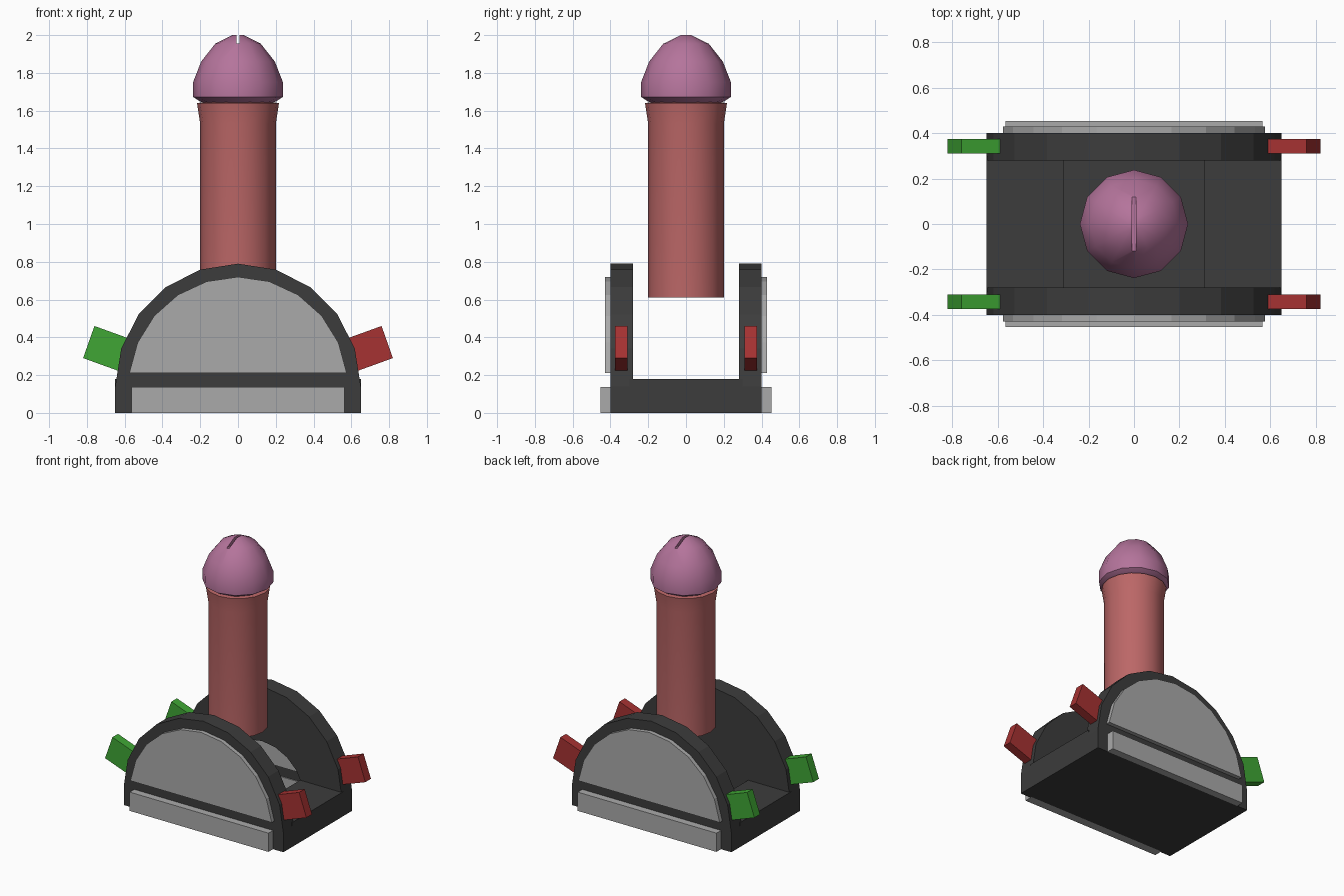
import bpy, bmesh, math
from mathutils import Vector

cube = bpy.data.objects.get("Cube")
if cube:
    bpy.data.objects.remove(cube, do_unlink=True)


def material(name, r, g, b):
    m = bpy.data.materials.new(name)
    m.use_nodes = True
    m.diffuse_color = (r, g, b, 1)
    m.node_tree.nodes["Principled BSDF"].inputs["Base Color"].default_value = (r, g, b, 1)
    return m


dark = material("charcoal", 0.045, 0.045, 0.045)
gray = material("panel gray", 0.40, 0.40, 0.40)
red = material("red", 0.38, 0.032, 0.032)
green = material("green", 0.05, 0.38, 0.035)
rose = material("rose", 0.50, 0.135, 0.135)
mauve = material("mauve", 0.46, 0.175, 0.33)


def add_object(name, bm, mat):
    bmesh.ops.recalc_face_normals(bm, faces=bm.faces)
    mesh = bpy.data.meshes.new(name)
    bm.to_mesh(mesh)
    bm.free()
    mesh.materials.append(mat)
    ob = bpy.data.objects.new(name, mesh)
    bpy.context.collection.objects.link(ob)
    return ob


def prism(name, outline, y0, y1, mat):
    """Extrude an x-z outline from y0 to y1."""
    bm = bmesh.new()
    face = bm.faces.new([bm.verts.new((x, y0, z)) for x, z in outline])
    ext = bmesh.ops.extrude_face_region(bm, geom=[face])
    moved = [v for v in ext["geom"] if isinstance(v, bmesh.types.BMVert)]
    bmesh.ops.translate(bm, verts=moved, vec=(0, y1 - y0, 0))
    return add_object(name, bm, mat)


def rect(x0, x1, z0, z1):
    return [(x0, z0), (x1, z0), (x1, z1), (x0, z1)]


def arch(radius, centre, bottom, steps=10):
    """Arc closed by a flat bottom edge."""
    start = math.asin((bottom - centre) / radius) if bottom > centre else 0
    pts = [(radius * math.cos(a), centre + radius * math.sin(a))
           for a in (start + (math.pi - 2 * start) * i / steps for i in range(steps + 1))]
    if bottom < centre:
        pts = [(radius, bottom)] + pts + [(-radius, bottom)]
    return pts


def lathe(name, profile, sides, mat):
    """Spin a radius-height profile about z and close both ends."""
    bm = bmesh.new()
    rings = [[bm.verts.new((r * math.cos(t), r * math.sin(t), z))
              for t in (math.tau * i / sides for i in range(sides))] for r, z in profile]
    for a, b in zip(rings, rings[1:]):
        for i in range(sides):
            j = (i + 1) % sides
            bm.faces.new((a[i], a[j], b[j], b[i]))
    bm.faces.new(rings[0])
    bm.faces.new(rings[-1])
    return add_object(name, bm, mat)


def activate(ob):
    bpy.ops.object.select_all(action='DESELECT')
    ob.select_set(True)
    bpy.context.view_layer.objects.active = ob


def smooth(ob, degrees):
    activate(ob)
    bpy.ops.object.shade_smooth_by_angle(angle=math.radians(degrees))


def cut(ob, cutter):
    cutter.hide_render = True
    mod = ob.modifiers.new("cut", 'BOOLEAN')
    mod.operation = 'DIFFERENCE'
    mod.solver = 'EXACT'
    mod.object = cutter
    activate(ob)
    bpy.ops.object.modifier_apply(modifier=mod.name)
    bpy.data.objects.remove(cutter, do_unlink=True)


# Housing: floor with an open well, and two arched cheeks
prism("base_plate", rect(-0.65, 0.65, 0, 0.04), -0.4, 0.4, dark)
for side, s in (("left", 1), ("right", -1)):
    prism(side + "_floor", rect(*sorted((s * 0.31, s * 0.65)), 0, 0.18), -0.3, 0.3, dark)

cheeks = {}
for end, s in (("front", -1), ("back", 1)):
    cheeks[end] = prism(end + "_cheek", arch(0.65, 0.14, 0), s * 0.28, s * 0.4, dark)
    # Outer panels
    prism(end + "_upper_panel", arch(0.58, 0.14, 0.21), s * 0.39, s * 0.43, gray)
    prism(end + "_lower_panel", rect(-0.565, 0.565, 0, 0.138), s * 0.39, s * 0.453, gray)
    # Angled side tabs
    for side, t, mat in (("left", 1, red), ("right", -1, green)):
        tab = [(0.82, 0.29), (0.76, 0.46), (0.572, 0.392), (0.632, 0.222)]
        prism(f"{end}_{side}_tab", [(t * x, z) for x, z in tab], s * 0.31, s * 0.375, mat)

# Recess in the back cheek with two inner plates
cut(cheeks["back"], prism("recess_cutter", arch(0.345, 0.04, 0.04), 0.2, 0.33, dark))
prism("inner_upper_plate", arch(0.34, 0.04, 0.21), 0.322, 0.331, gray)
prism("inner_lower_plate", rect(-0.31, 0.31, 0.04, 0.14), 0.322, 0.331, gray)

# Lever shaft with a flared collar
shaft = lathe("lever_shaft", [(0.2, 0.61), (0.2, 1.53), (0.217, 1.64), (0.18, 1.645)], 16, rose)
smooth(shaft, 35)

# Rounded lever knob with a narrow slot on top
knob = lathe("lever_knob", [(0.17, 1.64), (0.2, 1.648), (0.237, 1.672), (0.238, 1.75),
                            (0.195, 1.86), (0.12, 1.955), (0.03, 2.0)], 12, mauve)
smooth(knob, 40)
cut(knob, prism("slot_cutter", rect(-0.009, 0.009, 1.955, 2.1), -0.125, 0.125, mauve))
